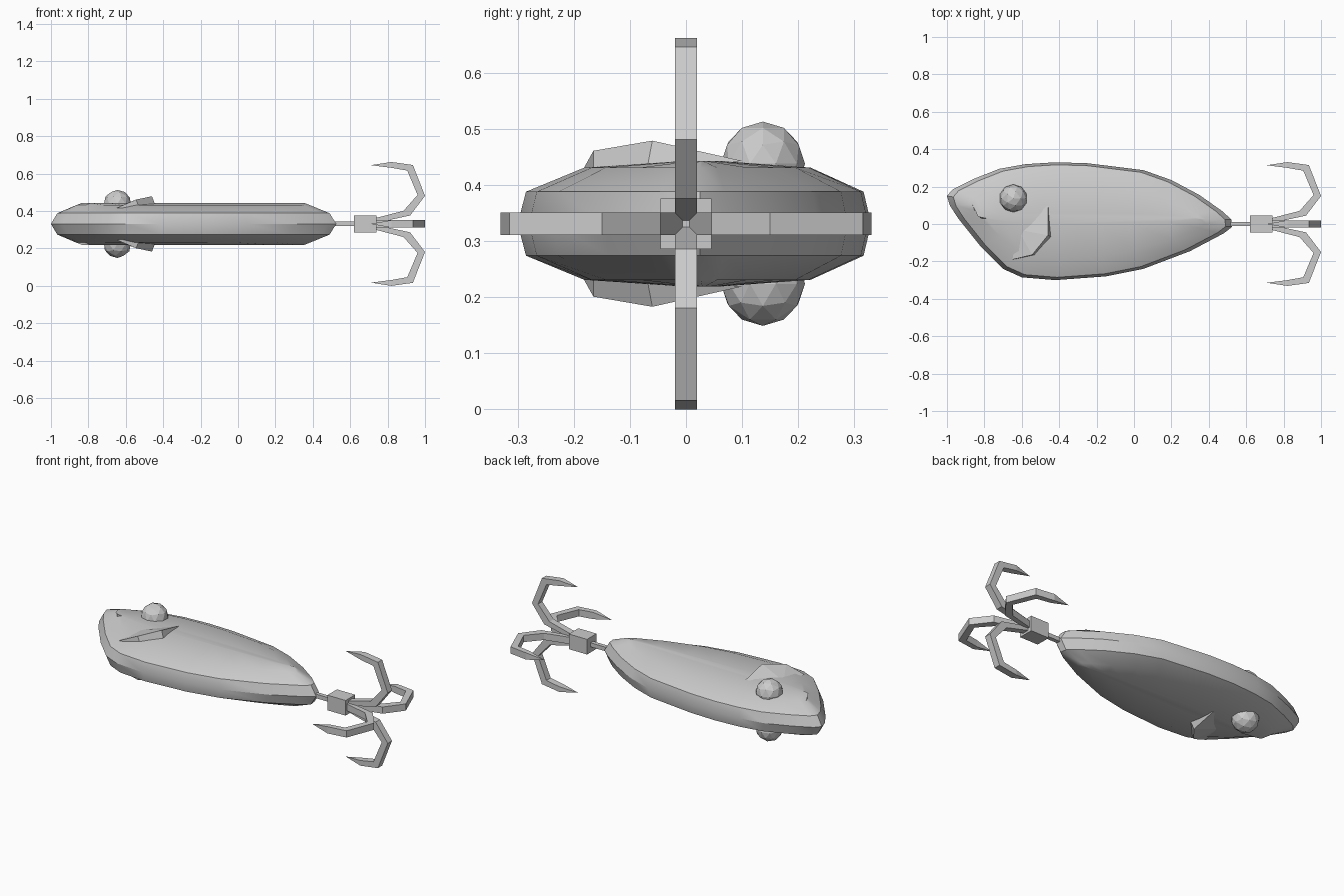
import bpy, bmesh, math
from mathutils import Matrix

if "Cube" in bpy.data.objects:
    bpy.data.objects.remove(bpy.data.objects["Cube"])

CZ = 0.331  # height of the lure's middle plane


def finish(name, bm, smooth=None):
    bmesh.ops.recalc_face_normals(bm, faces=bm.faces[:])
    mesh = bpy.data.meshes.new(name)
    bm.to_mesh(mesh)
    bm.free()
    ob = bpy.data.objects.new(name, mesh)
    bpy.context.collection.objects.link(ob)
    if smooth:
        bpy.ops.object.select_all(action='DESELECT')
        ob.select_set(True)
        bpy.context.view_layer.objects.active = ob
        bpy.ops.object.shade_smooth_by_angle(angle=math.radians(smooth))
    return ob


def box(name, x0, x1, half):
    bm = bmesh.new()
    m = Matrix.Translation(((x0 + x1) / 2, 0, CZ)) @ Matrix.Diagonal((x1 - x0, 2 * half, 2 * half, 1))
    bmesh.ops.create_cube(bm, size=1, matrix=m)
    return finish(name, bm)


# Body: fish outline stacked in shrinking rings on both sides
outline = [(-1, .15), (-.97, .185), (-.86, .24), (-.72, .295), (-.58, .32), (-.42, .33),
           (-.25, .325), (.05, .288), (.2, .235), (.35, .155), (.47, .07), (.52, .025),
           (.525, -.015), (.48, -.05), (.3, -.145), (.05, -.24), (-.15, -.28), (-.42, -.3),
           (-.6, -.285), (-.7, -.24), (-.82, -.12), (-.94, .03), (-.985, .1)]
half_rings = [(.057, .955, .955), (.1, .82, .64), (.112, .78, .10)]  # dz, scale x, scale y
levels = ([(-d, a, b) for d, a, b in reversed(half_rings)] + [(0, 1, 1)] + half_rings)
bm = bmesh.new()
rings = [[bm.verts.new((-.25 + (x + .25) * sx, .03 + (y - .03) * sy, CZ + dz)) for x, y in outline]
         for dz, sx, sy in levels]
n = len(outline)
for a, b in zip(rings, rings[1:]):
    for i in range(n):
        j = (i + 1) % n
        bm.faces.new((a[i], a[j], b[j], b[i]))
bm.faces.new(rings[0])
bm.faces.new(rings[-1])
finish("body", bm, 30)

# Eyes and gill covers on both flat sides
for side, label in ((1, "upper"), (-1, "lower")):
    bm = bmesh.new()
    bmesh.ops.create_icosphere(bm, subdivisions=2, radius=.075,
                               matrix=Matrix.Translation((-.645, .137, CZ + side * .107)))
    finish(label + "_eye", bm)

    bm = bmesh.new()
    pts = [(-.46, .1, .112), (-.46, -.06, .148), (-.545, -.165, .13), (-.65, -.19, .085),
           (-.62, -.03, .1), (-.44, -.07, .095), (-.525, -.165, .08)]
    top, r1, r2, tip, front, b1, b2 = [bm.verts.new((x, y, CZ + side * z)) for x, y, z in pts]
    for f in ((top, r1, front), (r1, r2, front), (r2, tip, front), (top, b1, r1),
              (r1, b1, b2, r2), (r2, b2, tip), (top, front, b1), (front, b2, b1), (front, tip, b2)):
        bm.faces.new(f)
    finish(label + "_gill_cover", bm)

# Shank and hook collar
box("shank", .48, .64, .012)
box("hook_collar", .62, .74, .045)

# Four hook prongs: outer and inner edge in (x, radius), swept to a point
outer = [(.73, .004), (.92, .045), (1, .15), (.935, .315), (.82, .331)]
inner = [(.73, .03), (.885, .07), (.96, .155), (.905, .285), (.82, .3)]
for k in range(4):
    bm = bmesh.new()
    sections = [[bm.verts.new((p[0], p[1], w)) for p, w in ((o, -.02), (o, .02), (i, .02), (i, -.02))]
                for o, i in zip(outer, inner)]
    for a, b in zip(sections, sections[1:]):
        for i in range(4):
            j = (i + 1) % 4
            bm.faces.new((a[i], a[j], b[j], b[i]))
    bm.faces.new(sections[0])
    point = bm.verts.new((.71, .314, 0))
    for i in range(4):
        bm.faces.new((sections[-1][i], sections[-1][(i + 1) % 4], point))
    bm.transform(Matrix.Translation((0, 0, CZ)) @ Matrix.Rotation(k * math.pi / 2, 4, 'X'))
    finish("hook_prong_%d" % (k + 1), bm)
